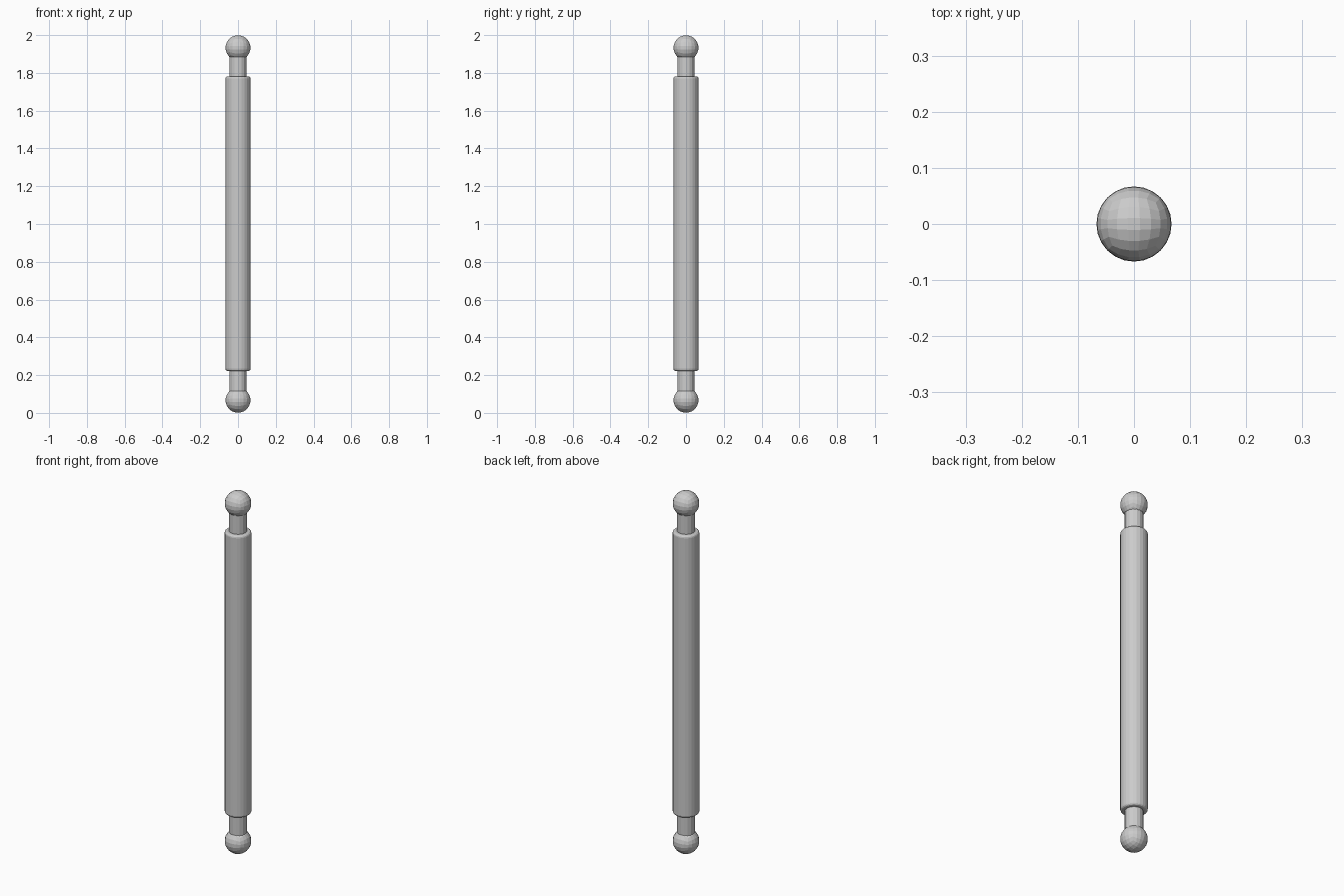
import bpy, bmesh
from math import tan, pi
from mathutils import Vector

if "Cube" in bpy.data.objects:
    bpy.data.objects.remove(bpy.data.objects["Cube"])

R_BODY, R_GRIP, R_BALL = 0.067, 0.045, 0.067


def finish(bm, name, z):
    mesh = bpy.data.meshes.new(name)
    bm.to_mesh(mesh)
    bm.free()
    obj = bpy.data.objects.new(name, mesh)
    obj.location.z = z
    bpy.context.collection.objects.link(obj)
    return obj


def rod(name, radius, z0, z1, sides):
    bm = bmesh.new()
    bmesh.ops.create_cone(bm, cap_ends=True, segments=sides,
                          radius1=radius, radius2=radius, depth=z1 - z0)
    return finish(bm, name, (z0 + z1) / 2)


def ball(name, radius, z):
    # cube with 5 equal-angle divisions per side, projected to a sphere
    bm = bmesh.new()
    bmesh.ops.create_cube(bm, size=2)
    bmesh.ops.subdivide_edges(bm, edges=bm.edges[:], cuts=4, use_grid_fill=True)
    for v in bm.verts:
        v.co = Vector([tan(c * pi / 4) for c in v.co]).normalized() * radius
    return finish(bm, name, z)


# main roller with rounded rims
roller = rod("roller", R_BODY, 0.222, 1.782, 24)
bevel = roller.modifiers.new("rim", "BEVEL")
bevel.width = 0.012
bevel.segments = 3
bevel.limit_method = 'ANGLE'
bevel.angle_limit = pi / 3

# grips and end balls
rod("lower_grip", R_GRIP, 0.08, 0.23, 16)
rod("upper_grip", R_GRIP, 1.77, 1.92, 16)
ball("lower_ball", R_BALL, R_BALL)
ball("upper_ball", R_BALL, 2 - R_BALL)
